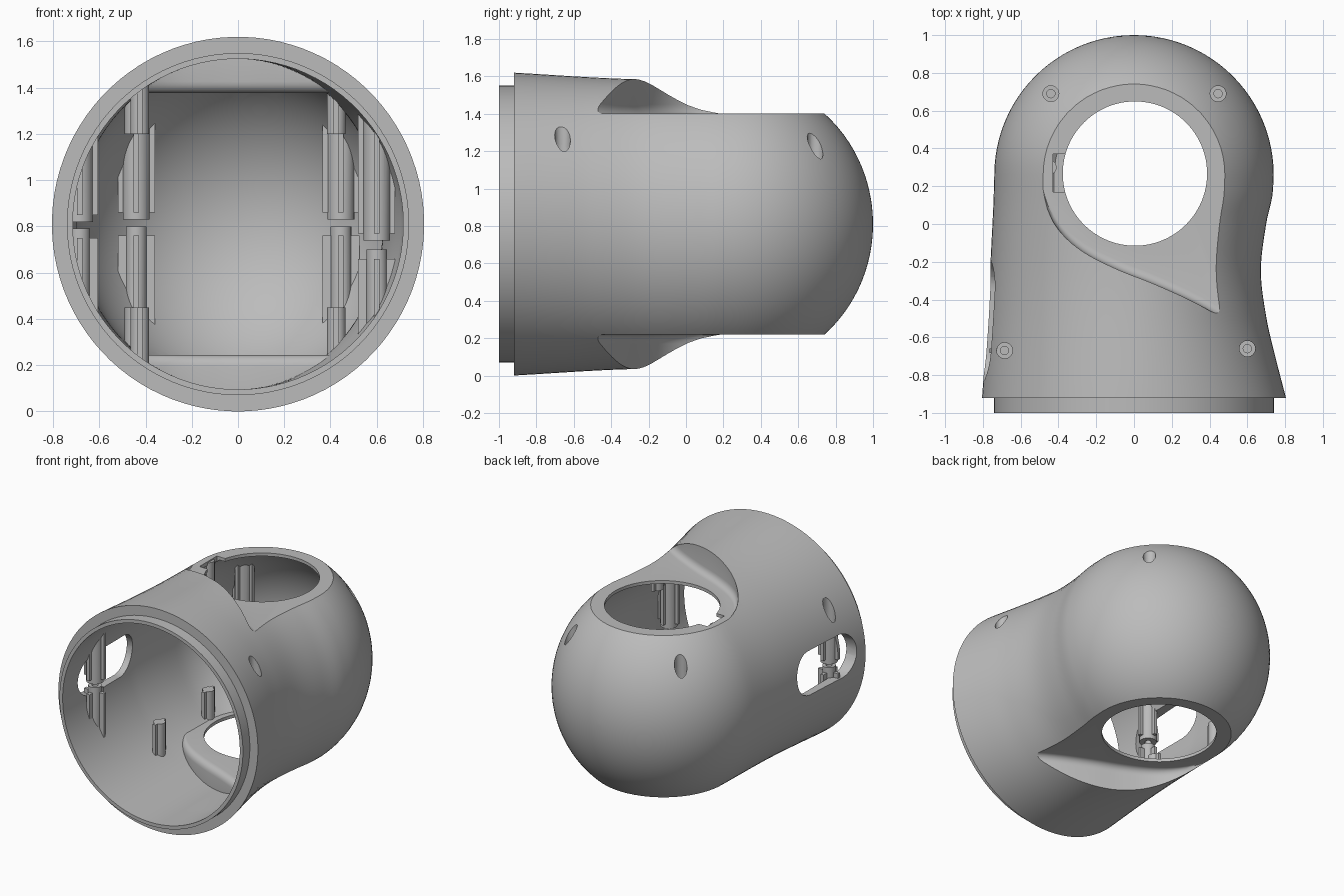
import bpy, bmesh
from math import sin, cos, pi

if "Cube" in bpy.data.objects:
    bpy.data.objects.remove(bpy.data.objects["Cube"])

grey = bpy.data.materials.new("plain_grey")
grey.use_nodes = True
grey.diffuse_color = (0.5, 0.5, 0.5, 1)
grey.node_tree.nodes["Principled BSDF"].inputs["Base Color"].default_value = (0.5, 0.5, 0.5, 1)

MID = 0.81          # height of the body axis
DOME_Y = 0.26       # where the tube becomes a dome
SIDES = 96


def spline(knots, t):
    """Smooth curve through (t, value) knots, clamped at both ends."""
    if t <= knots[0][0]:
        return knots[0][1]
    if t >= knots[-1][0]:
        return knots[-1][1]
    last = len(knots) - 1
    i = max(k for k in range(last) if knots[k][0] <= t)

    def slope(k):
        a, b = knots[max(k - 1, 0)], knots[min(k + 1, last)]
        return (b[1] - a[1]) / (b[0] - a[0])
    (t0, v0), (t1, v1) = knots[i], knots[i + 1]
    h = t1 - t0
    u = (t - t0) / h
    blend = u * u * (3 - 2 * u)
    return (v0 + (v1 - v0) * blend + h * slope(i) * u * (1 - u) ** 2
            - h * slope(i + 1) * u * u * (1 - u))


def solid(name, rings):
    """Closed solid skinned over rings of points."""
    bm = bmesh.new()
    loops = [[bm.verts.new(p) for p in ring] for ring in rings]
    n = len(loops[0])
    for a, b in zip(loops, loops[1:]):
        for i in range(n):
            j = (i + 1) % n
            bm.faces.new((a[i], a[j], b[j], b[i]))
    bm.faces.new(loops[0])
    bm.faces.new(loops[-1])
    bmesh.ops.recalc_face_normals(bm, faces=bm.faces)
    mesh = bpy.data.meshes.new(name)
    bm.to_mesh(mesh)
    bm.free()
    mesh.materials.append(grey)
    obj = bpy.data.objects.new(name, mesh)
    bpy.context.collection.objects.link(obj)
    return obj


def combine(obj, other, op="DIFFERENCE", keep=False):
    mod = obj.modifiers.new("cut", "BOOLEAN")
    mod.operation, mod.solver, mod.object = op, "EXACT", other
    bpy.context.view_layer.objects.active = obj
    bpy.ops.object.modifier_apply(modifier=mod.name)
    if not keep:
        bpy.data.objects.remove(other)


def post(name, x, y, r, z0, z1, n=24):
    ring = [(x + r * cos(2 * pi * i / n), y + r * sin(2 * pi * i / n)) for i in range(n)]
    return solid(name, [[(*p, z) for p in ring] for z in (z0, z1)])


def block(name, x0, x1, y0, y1, z0, z1):
    return solid(name, [[(x0, y0, z), (x1, y0, z), (x1, y1, z), (x0, y1, z)] for z in (z0, z1)])


# Half widths of the body: straight on one side, waisted on the other
STRAIGHT = [(-0.92, 0.805), (-0.5, 0.775), (-0.1, 0.755), (0.1, 0.745), (DOME_Y, 0.74)]
WAISTED = [(-0.92, 0.805), (-0.7, 0.748), (-0.5, 0.702), (-0.25, 0.672),
           (0, 0.7), (0.15, 0.733), (DOME_Y, 0.74)]
HEIGHT = [(-0.92, 0.81), (-0.3, 0.776), (DOME_Y, 0.777)]
STEP = [(-0.52, 0.3), (-0.47, 0.1), (-0.4, -0.03), (-0.28, -0.14), (-0.1, -0.235),
        (0.1, -0.315), (0.3, -0.405), (0.45, -0.49), (0.6, -0.6)]


def section(y, inset, cap, shrink):
    left, right, high = (min(cap, spline(k, y) - inset) * shrink
                         for k in (STRAIGHT, WAISTED, HEIGHT))
    ring = []
    for i in range(SIDES):
        a = 2 * pi * (i + 0.5) / SIDES
        ring.append(((right if cos(a) > 0 else left) * cos(a), high * sin(a) + MID))
    return ring


def recess(side, floor, shift):
    """Cutter for a flat recess ending in an S-shaped step with a rounded foot."""
    rings = []
    levels = [(0.05 * (1 - sin(a)), floor + 0.05 * (1 - cos(a)))
              for a in (k * pi / 10 for k in range(6))] + [(0, 1.0)]
    for foot, z in levels:
        xs = [-0.52 + 1.12 * i / 36 for i in range(37)]
        ring = [(x, spline(STEP, x) + shift + foot) for x in xs]
        ring += [(1, -0.6 + shift + foot), (1, 1.2), (-0.6, 1.2)]
        rings.append([(x, y, MID + side * z) for x, y in ring])
    return solid("recess_cutter", rings)


def body(name, start, inset, cap, floor, shift):
    """Tube with a domed end and a flat recess above and below."""
    rows = [(start, 1)] + [(-0.9 + (DOME_Y + 0.9) * i / 30, 1) for i in range(31)]
    rows += [(DOME_Y + (0.74 - inset) * sin(a), cos(a))
             for a in (pi / 2 * k / 24.2 for k in range(1, 25))]
    rings = [[(x, y, z) for x, z in section(y, inset, cap, s)] for y, s in rows]
    obj = solid(name, rings)
    for side in (1, -1):
        combine(obj, recess(side, floor, shift))
    return obj


# Outer housing with its front lip, hollowed out
housing = body("housing", -0.92, 0, 2, 0.59, 0)
lip = solid("lip", [[(0.74 * cos(2 * pi * i / SIDES), y, MID + 0.74 * sin(2 * pi * i / SIDES))
                     for i in range(SIDES)] for y in (-1, -0.88)])
combine(housing, lip, "UNION")
combine(housing, body("cavity", -1.1, 0.045, 0.715, 0.567, -0.045))
core = body("core", -0.92, 0.015, 2, 0.58, -0.02)

# Round openings above and below, notch, and side window
combine(housing, post("opening_cutter", 0.005, 0.267, 0.382, -0.5, 2, SIDES))
combine(housing, block("notch_cutter", -0.43, -0.3, 0.17, 0.37, 1.3, 1.6))
pill = []
for i in range(32):
    a = 2 * pi * (i + 0.5) / 32
    pill.append((-0.515 + 0.155 * cos(a) + (0.16 if cos(a) > 0 else -0.16), 0.87 + 0.155 * sin(a)))
combine(housing, solid("window_cutter", [[(x, y, z) for y, z in pill] for x in (-1, -0.5)]))

# Screw bosses: x, y, top of the lower post, bottom of the upper post
SCREWS = {"back_right": (-0.44, 0.69, 0.8, 0.83), "back_left": (0.445, 0.69, 0.8, 0.83),
          "front_right": (-0.685, -0.67, 0.79, 0.82), "front_left": (0.6, -0.66, 0.7, 0.74)}
parts = [housing]
for place, (x, y, low, high) in SCREWS.items():
    upper = post(place + "_upper_boss", x, y, 0.058, high, 1.5)
    lower = post(place + "_lower_boss", x, y, 0.045, 0.1, low)
    fins = []
    for z0, z1 in ((high + 0.03, 1.5), (0.1, low - 0.04)):
        fins.append(block(place + "_fin_across", x - 0.08, x + 0.08, y - 0.012, y + 0.012, z0, z1))
        fins.append(block(place + "_fin_along", x - 0.012, x + 0.012, y - 0.08, y + 0.08, z0, z1))
    for obj in (upper, lower, *fins):
        combine(obj, core, "INTERSECT", keep=True)
    # Counterbore and pilot hole
    for obj in (housing, upper, lower, *fins):
        combine(obj, post("counterbore_cutter", x, y, 0.042, 1.08, 2))
        combine(obj, post("pilot_cutter", x, y, 0.022, low - 0.15, 1.2))
    parts += [upper, lower, *fins]

# Short ribbed posts on the floor and ceiling
for x, y in ((-0.425, -0.3), (0.425, -0.28), (-0.45, 0.3)):
    for z0, z1 in ((0.1, 0.45), (1.2, 1.5)):
        stub = [post("short_post", x, y, 0.04, z0, z1),
                block("short_post_rib", x - 0.012, x + 0.012, y - 0.06, y + 0.06, z0, z1)]
        for obj in stub:
            combine(obj, core, "INTERSECT", keep=True)
        parts += stub
bpy.data.objects.remove(core)

# Smooth shading with crisp edges
bpy.ops.object.select_all(action="DESELECT")
for obj in parts:
    obj.select_set(True)
bpy.context.view_layer.objects.active = housing
bpy.ops.object.shade_smooth_by_angle(angle=0.5)
